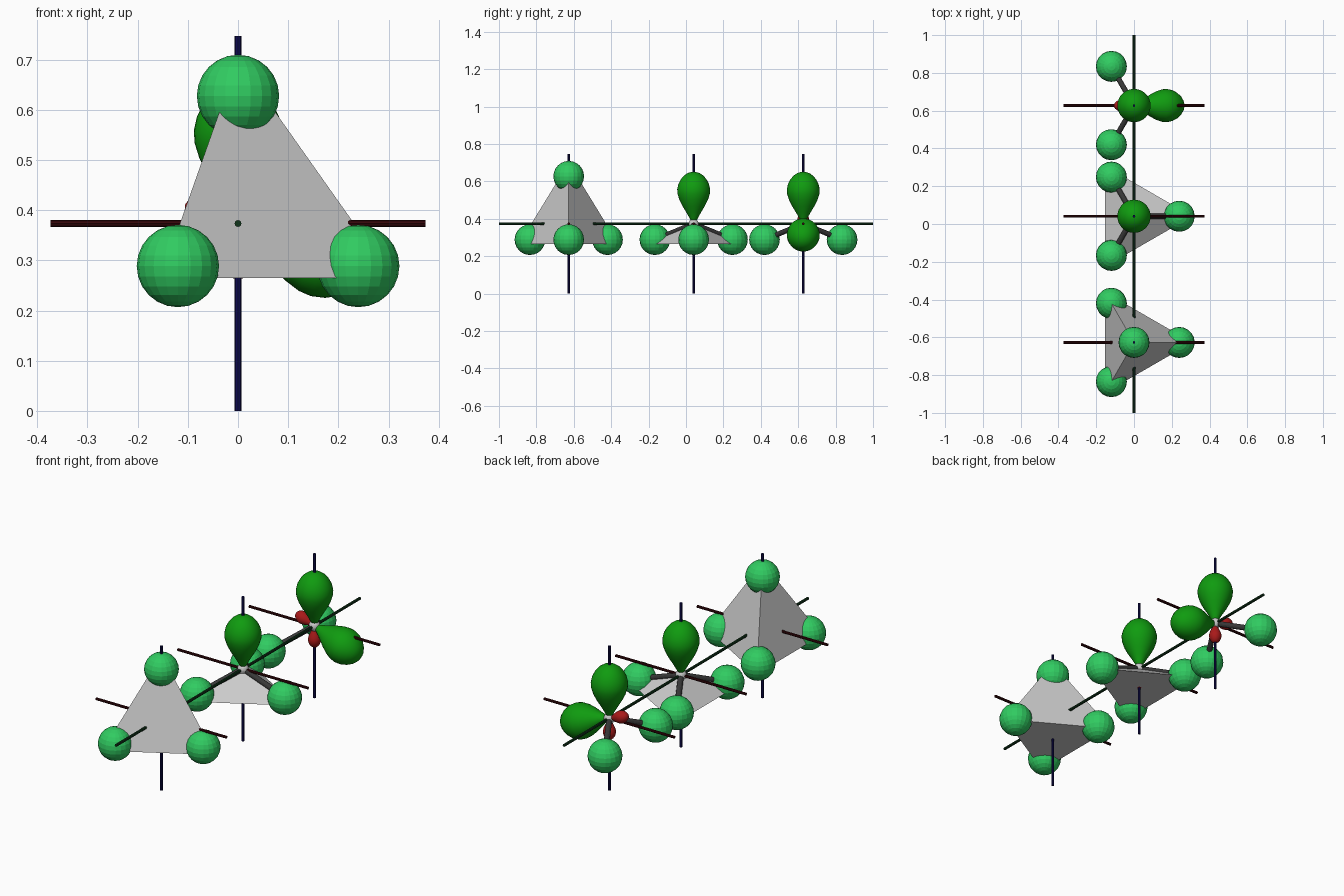
import bpy, bmesh, math
from mathutils import Vector

if "Cube" in bpy.data.objects:
    bpy.data.objects.remove(bpy.data.objects["Cube"])

CZ = 0.3735          # height of every molecule centre
BOND = 0.254         # bond length
SOLID = 0.327        # centre to corner of the grey solids
UP = Vector((0, 0, 1))


def material(name, rgb):
    m = bpy.data.materials.new(name)
    m.diffuse_color = (*rgb, 1)
    m.use_nodes = True
    m.node_tree.nodes["Principled BSDF"].inputs["Base Color"].default_value = m.diffuse_color
    return m


BALL = material("ball_green", (0.03, 0.6, 0.12))
LOBE = material("lobe_green", (0.005, 0.33, 0.005))
RED = material("lobe_red", (0.4, 0.01, 0.01))
DARK = material("bond_dark", (0.04, 0.04, 0.04))
AX_X = material("axis_red", (0.035, 0.002, 0.003))
AX_Y = material("axis_green", (0.005, 0.035, 0.01))
AX_Z = material("axis_blue", (0.004, 0.003, 0.08))


def finish(name, mat):
    ob = bpy.context.object
    ob.name = name
    if mat:
        ob.data.materials.append(mat)
    return ob


def rod(name, a, b, r, mat, sides=8):
    d = b - a
    bpy.ops.mesh.primitive_cylinder_add(vertices=sides, radius=r, depth=d.length, location=(a + b) / 2,
                                        rotation=UP.rotation_difference(d).to_euler())
    return finish(name, mat)


def ball(name, loc, r, mat, direction=UP):
    bpy.ops.mesh.primitive_uv_sphere_add(segments=20, ring_count=12, radius=r, location=loc)
    return finish(name, mat)


def from_bmesh(name, bm, loc, mat=None):
    me = bpy.data.meshes.new(name)
    bm.to_mesh(me)
    bm.free()
    ob = bpy.data.objects.new(name, me)
    ob.location = loc
    bpy.context.collection.objects.link(ob)
    if mat:
        me.materials.append(mat)
    return ob


def lobe(name, loc, direction, length, radius, mat):
    """Teardrop turned around its own axis, widest at two thirds."""
    shape = [(0, 0), (0.04, 0.15), (0.12, 0.27), (0.22, 0.45), (0.34, 0.68), (0.46, 0.87), (0.57, 0.98),
             (0.66, 1.0), (0.76, 0.93), (0.85, 0.78), (0.92, 0.59), (0.97, 0.36), (1, 0)]
    bm = bmesh.new()
    vs = [bm.verts.new((r * radius, 0, t * length)) for t, r in shape]
    es = [bm.edges.new(p) for p in zip(vs, vs[1:])]
    bmesh.ops.spin(bm, geom=vs + es, cent=(0, 0, 0), axis=(0, 0, 1), angle=math.tau, steps=32)
    bmesh.ops.remove_doubles(bm, verts=bm.verts[:], dist=1e-5)
    bmesh.ops.recalc_face_normals(bm, faces=bm.faces[:])
    for f in bm.faces:
        f.smooth = True
    ob = from_bmesh(name, bm, loc, mat)
    ob.rotation_euler = UP.rotation_difference(direction).to_euler()


def solid(name, loc, corners):
    bm = bmesh.new()
    for c in corners:
        bm.verts.new(c)
    bmesh.ops.convex_hull(bm, input=bm.verts[:])
    bmesh.ops.recalc_face_normals(bm, faces=bm.faces[:])
    return from_bmesh(name, bm, loc)


# Tetrahedral directions: up, +x, and the two at the back left
s = math.sqrt(8) / 3
DIRS = [UP] + [Vector((s * math.cos(a), s * math.sin(a), -1 / 3))
               for a in (0, math.tau / 3, -math.tau / 3)]


def molecule(name, y, pairs):
    """Central atom, electron-pair lobes on the first directions, bonded balls on the rest."""
    c = Vector((0, y, CZ))
    ball(name + "_centre", c, 0.027, None)
    for i, d in enumerate(DIRS):
        if i < pairs:
            lobe(f"{name}_lone_pair_{i}", c, d, 0.28, 0.088, LOBE)
            lobe(f"{name}_minor_lobe_{i}", c, -d, 0.112, 0.031, RED)
        else:
            rod(f"{name}_bond_{i}", c, c + d * BOND, 0.014, DARK, 12)
            ball(f"{name}_ball_{i}", c + d * BOND, 0.082, BALL)
    # Axes through the centre
    rod(name + "_axis_x", c - Vector((CZ, 0, 0)), c + Vector((CZ, 0, 0)), 0.007, AX_X)
    rod(name + "_axis_z", c - UP * CZ, c + UP * CZ, 0.007, AX_Z)
    return c


c1 = molecule("four_bond", -0.627, 0)
c2 = molecule("three_bond", 0.041, 1)
c3 = molecule("two_bond", 0.627, 2)

# Grey solids: full tetrahedron and the flat pyramid
solid("tetrahedron", c1, [d * SOLID for d in DIRS])
solid("flat_pyramid", c2, [Vector((0, 0, 0))] + [d * SOLID for d in DIRS[1:]])

# Long shared axis
rod("axis_y", Vector((0, -1, CZ)), Vector((0, 1, CZ)), 0.007, AX_Y)
